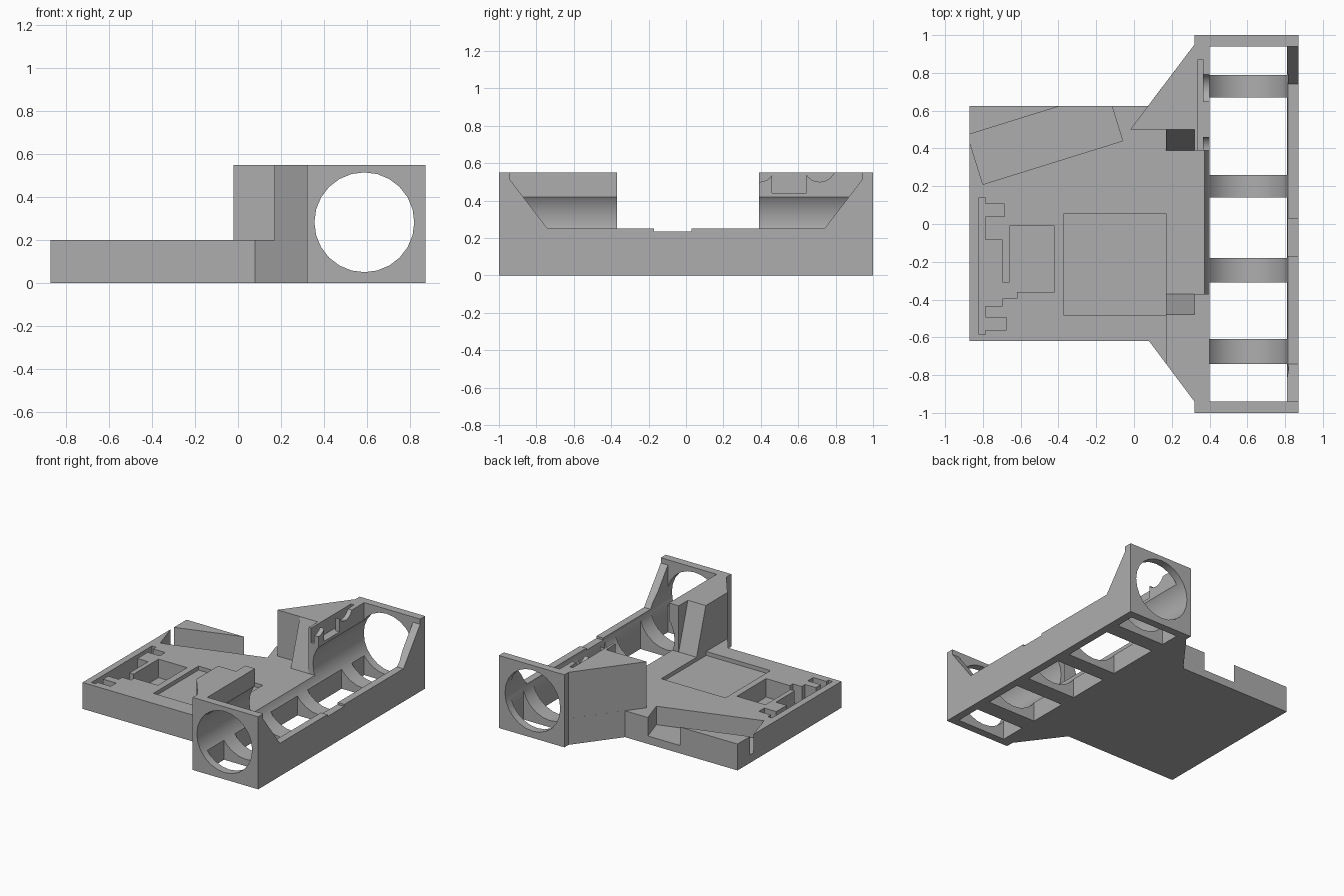
import bpy
import bmesh
from math import cos, sin, pi, radians

if "Cube" in bpy.data.objects:
    bpy.data.objects.remove(bpy.data.objects["Cube"], do_unlink=True)

grey = bpy.data.materials.new("plain grey")
grey.use_nodes = True
COLOR = (0.42, 0.42, 0.42, 1)
grey.diffuse_color = COLOR
grey.node_tree.nodes["Principled BSDF"].inputs["Base Color"].default_value = COLOR


def prism(name, pts, axis, lo, hi):
    """Extrude a 2D outline along an axis: z takes (x, y), y takes (x, z), x takes (y, z)."""
    place = {"z": lambda a, b, h: (a, b, h),
             "y": lambda a, b, h: (a, h, b),
             "x": lambda a, b, h: (h, a, b)}[axis]
    bm = bmesh.new()
    low = [bm.verts.new(place(a, b, lo)) for a, b in pts]
    high = [bm.verts.new(place(a, b, hi)) for a, b in pts]
    bm.faces.new(low)
    bm.faces.new(high)
    for i in range(len(pts)):
        j = (i + 1) % len(pts)
        bm.faces.new((low[i], low[j], high[j], high[i]))
    bmesh.ops.recalc_face_normals(bm, faces=bm.faces)
    mesh = bpy.data.meshes.new(name)
    bm.to_mesh(mesh)
    bm.free()
    mesh.materials.append(grey)
    ob = bpy.data.objects.new(name, mesh)
    bpy.context.collection.objects.link(ob)
    return ob


def box(name, x0, x1, y0, y1, z0, z1):
    return prism(name, [(x0, y0), (x1, y0), (x1, y1), (x0, y1)], "z", z0, z1)


def circle(cx, cy, r, n):
    return [(cx + r * sin(2 * pi * i / n), cy + r * cos(2 * pi * i / n)) for i in range(n)]


def combine(target, tool, operation):
    mod = target.modifiers.new(operation.lower(), "BOOLEAN")
    mod.operation = operation
    mod.solver = "EXACT"
    mod.object = tool
    bpy.context.view_layer.objects.active = target
    bpy.ops.object.modifier_apply(modifier=mod.name)
    bpy.data.objects.remove(tool, do_unlink=True)


TOP, DECK, FLOOR = 0.55, 0.2, 0.06

# Base plate with flared shoulders
body = prism("mounting_body", [
    (-0.87, -0.62), (0.08, -0.62), (0.32, -0.94), (0.5, -0.94),
    (0.5, 0.95), (0.32, 0.95), (0.074, 0.625), (-0.87, 0.625)], "z", 0, DECK)

# Tube housing, two tall wings and their sloped buttresses
solids = [
    box("tube_housing", 0.32, 0.87, -1, 1, 0, TOP),
    prism("rear_wing", [(-0.02, 0.5), (0.34, 0.5), (0.34, 0.95), (0.32, 0.95)], "z", 0.1, TOP),
    prism("front_wing", [(0.17, -0.48), (0.17, -0.74), (0.32, -0.94),
                         (0.34, -0.94), (0.34, -0.48)], "z", 0.1, TOP),
    prism("rear_buttress", [(0.52, 0.1), (0.52, TOP), (0.5, TOP), (0.39, DECK), (0.39, 0.1)],
          "x", 0.17, 0.34),
    prism("front_buttress", [(-0.5, 0.1), (-0.5, TOP), (-0.48, TOP), (-0.37, DECK), (-0.37, 0.1)],
          "x", 0.17, 0.34),
]
for part in solids:
    combine(body, part, "UNION")

# Round bore, open top, lowered outer wall and the gap between the wings
cuts = [
    prism("bore", circle(0.587, 0.283, 0.232, 24), "y", -1.1, 1.1),
    box("open_top", 0.401, 0.81, -0.94, 0.94, 0.283, 0.7),
    prism("outer_wall_cut", [(-0.94, 0.7), (-0.94, 0.51), (-0.74, 0.25), (-0.17, 0.25),
                             (-0.17, 0.235), (0.03, 0.235), (0.03, 0.25), (0.74, 0.25),
                             (0.94, 0.51), (0.94, 0.7)], "x", 0.7, 1),
    box("wing_gap", 0.25, 0.5, -0.37, 0.39, DECK, 0.7),
]

# Floor windows between the four curved ribs
edges = [-0.94, -0.74, -0.61, -0.31, -0.18, 0.14, 0.26, 0.67, 0.79, 0.94]
for y0, y1 in zip(edges[::2], edges[1::2]):
    cuts.append(box("floor_window", 0.401, 0.81, y0, y1, -0.1, 0.3))

# Cable slot and notches in the rear wing
cuts += [
    box("cable_slot", 0.34, 0.366, 0.3, 0.87, 0.44, 0.7),
    box("square_notch", 0.36, 0.45, 0.46, 0.645, 0.44, 0.7),
    prism("round_notch", circle(0.715, 0.585, 0.085, 24), "x", 0.36, 0.45),
    prism("end_notch", circle(0.395, 0.575, 0.075, 24), "x", 0.36, 0.45),
]

# Shallow tray and stepped deep pocket in the deck
cuts += [
    box("shallow_tray", -0.37, 0.17, -0.485, 0.055, 0.17, 0.4),
    prism("stepped_pocket", [
        (-0.82, 0.14), (-0.785, 0.14), (-0.785, 0.105), (-0.685, 0.105), (-0.685, 0.04),
        (-0.785, 0.04), (-0.785, -0.085), (-0.695, -0.085), (-0.695, -0.31), (-0.66, -0.31),
        (-0.66, -0.01), (-0.42, -0.01), (-0.42, -0.36), (-0.62, -0.36), (-0.62, -0.395),
        (-0.695, -0.395), (-0.695, -0.435), (-0.785, -0.435), (-0.785, -0.495),
        (-0.675, -0.495), (-0.675, -0.56), (-0.785, -0.56), (-0.785, -0.585),
        (-0.82, -0.585)], "z", FLOOR, 0.4),
]

# Angled bay that breaks through the rear edge
c, s = cos(radians(17.3)), sin(radians(17.3))
bay = [(-0.8 + u * c - v * s, 0.21 + u * s + v * c)
       for u, v in [(0, 0), (0.775, 0), (0.775, 0.274), (0, 0.274)]]
cuts.append(prism("angled_bay", bay, "z", FLOOR, 0.4))

for part in cuts:
    combine(body, part, "DIFFERENCE")

# Smooth the bore, keep the edges crisp
bpy.ops.object.select_all(action="DESELECT")
body.select_set(True)
bpy.context.view_layer.objects.active = body
bpy.ops.object.shade_smooth_by_angle(angle=radians(25))
